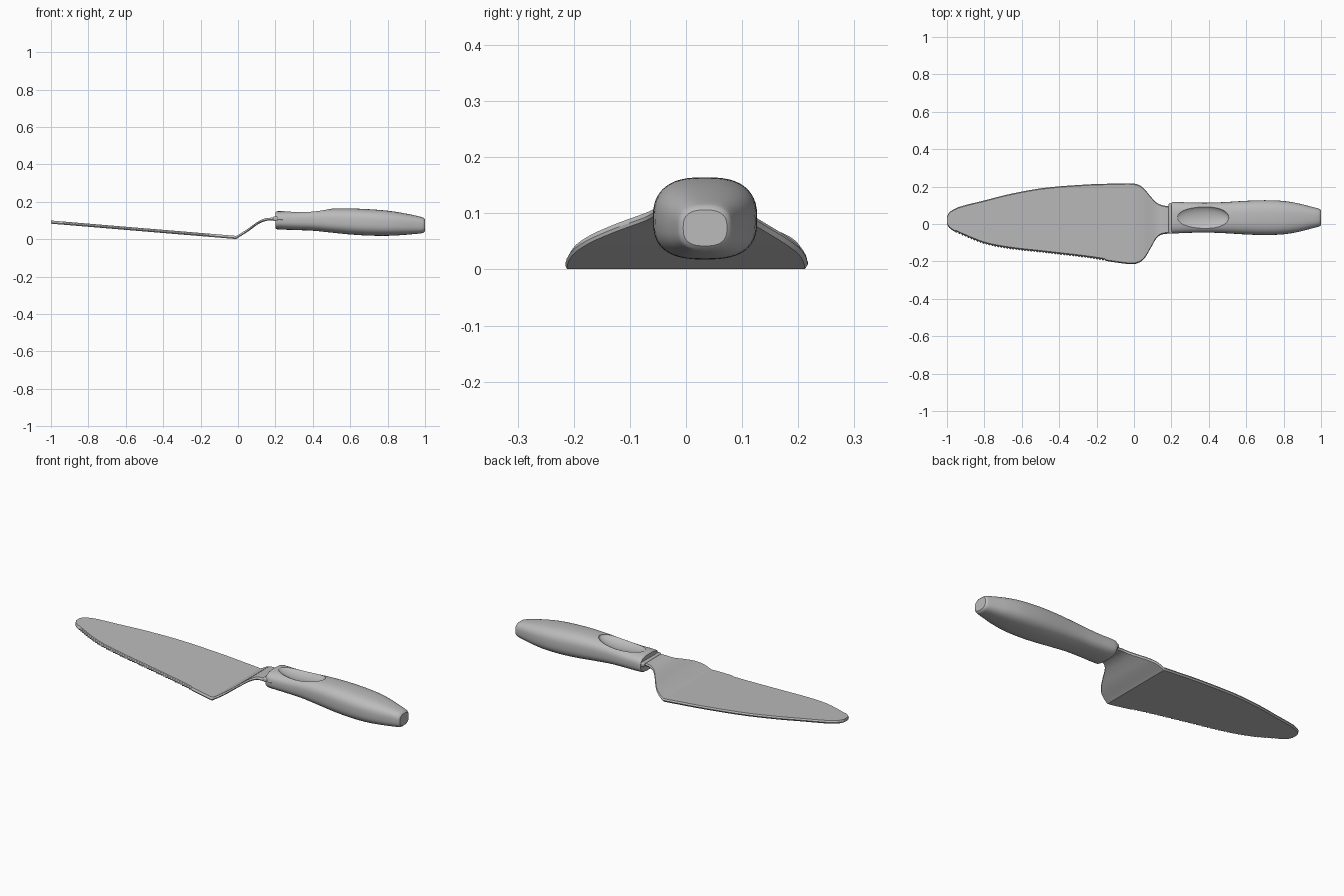
import bpy, bmesh, math

cube = bpy.data.objects.get("Cube")
if cube:
    bpy.data.objects.remove(cube, do_unlink=True)

grey = bpy.data.materials.new("satin_grey")
grey.use_nodes = True
GREY = (0.5, 0.5, 0.5, 1)
grey.diffuse_color = GREY
grey.node_tree.nodes["Principled BSDF"].inputs["Base Color"].default_value = GREY


def sample(table, x):
    """Smooth interpolation of rows (x, a, b, ...) at x."""
    n = len(table)
    i = 0
    while i < n - 2 and x > table[i + 1][0]:
        i += 1
    p, q = table[i], table[i + 1]
    a, b = table[max(i - 1, 0)], table[min(i + 2, n - 1)]
    h = q[0] - p[0]
    t = min(max((x - p[0]) / h, 0), 1)
    out = []
    for k in range(1, len(p)):
        m0 = (q[k] - a[k]) / (q[0] - a[0]) * h
        m1 = (b[k] - p[k]) / (b[0] - p[0]) * h
        out.append((2*t**3 - 3*t**2 + 1) * p[k] + (t**3 - 2*t**2 + t) * m0
                   + (3*t**2 - 2*t**3) * q[k] + (t**3 - t**2) * m1)
    return out


def loft(name, rings):
    """Skin a list of equal-sized closed rings and cap both ends."""
    bm = bmesh.new()
    vs = [[bm.verts.new(c) for c in r] for r in rings]
    n = len(vs[0])
    for r, s in zip(vs, vs[1:]):
        for j in range(n):
            k = (j + 1) % n
            bm.faces.new((r[j], r[k], s[k], s[j]))
    bm.faces.new(vs[0])
    bm.faces.new(vs[-1])
    bmesh.ops.recalc_face_normals(bm, faces=bm.faces)
    me = bpy.data.meshes.new(name)
    bm.to_mesh(me)
    bm.free()
    ob = bpy.data.objects.new(name, me)
    bpy.context.collection.objects.link(ob)
    me.materials.append(grey)
    return ob


def smooth(ob, angle):
    bpy.ops.object.select_all(action='DESELECT')
    ob.select_set(True)
    bpy.context.view_layer.objects.active = ob
    bpy.ops.object.shade_smooth_by_angle(angle=math.radians(angle))


# Blade outline: x, right edge y, left edge y
OUTLINE = [(-1.0, 0.0, 0.04), (-0.99, -0.018, 0.06), (-0.97, -0.034, 0.075),
           (-0.93, -0.056, 0.093), (-0.8, -0.108, 0.126), (-0.665, -0.135, 0.16),
           (-0.48, -0.156, 0.193), (-0.24, -0.184, 0.212), (-0.1, -0.205, 0.216),
           (-0.01, -0.215, 0.217), (0.03, -0.205, 0.207), (0.06, -0.178, 0.182),
           (0.09, -0.128, 0.146), (0.12, -0.076, 0.115), (0.15, -0.056, 0.101),
           (0.18, -0.052, 0.096), (0.24, -0.052, 0.096)]
# Blade side profile past the bend: x, centre z
RAMP = [(-0.01, 0.009), (0.05, 0.046), (0.09, 0.075), (0.12, 0.094),
        (0.15, 0.105), (0.18, 0.107), (0.24, 0.107)]

xs = [-1, -0.997, -0.99, -0.98, -0.97, -0.96]
xs += [-0.95 + 0.008 * i for i in range(101)]
xs += [-0.12, -0.09, -0.06, -0.03] + [-0.01 + 0.01 * i for i in range(26)]
rings = []
for i, x in enumerate(xs):
    lo, hi = sample(OUTLINE, x)
    z = 0.009 + (-0.01 - x) * 0.083 if x < -0.01 else sample(RAMP, x)[0]
    h = 0.0085 if x < 0 else 0.0075
    serrated = -0.95 <= x <= -0.15
    tooth = 0.007 * (i % 2) if serrated else 0    # alternate stations make teeth
    bev = 0.012 if serrated else 0.006
    rings.append([(x, lo + 0.003 + tooth, z - h), (x, lo + tooth, z - h * 0.3),
                  (x, lo + bev, z + h), (x, hi - 0.005, z + h),
                  (x, hi, z), (x, hi - 0.005, z - h)])
smooth(loft("blade", rings), 28)

# Handle: x, half width, bottom z, top z
HANDLE = [(0.2, 0.080, 0.058, 0.144), (0.207, 0.084, 0.053, 0.149),
          (0.3, 0.081, 0.049, 0.151), (0.4, 0.080, 0.045, 0.157),
          (0.5, 0.084, 0.035, 0.163), (0.6, 0.090, 0.025, 0.164),
          (0.7, 0.093, 0.019, 0.160), (0.8, 0.089, 0.018, 0.152),
          (0.88, 0.076, 0.022, 0.140), (0.95, 0.058, 0.028, 0.126),
          (0.985, 0.049, 0.032, 0.117), (0.995, 0.045, 0.036, 0.112),
          (1.0, 0.039, 0.042, 0.106)]
CY, SIDES = 0.034, 48
hx = [0.2, 0.203, 0.207] + [0.22 + 0.02 * i for i in range(38)]
hx += [0.97, 0.985, 0.99, 0.995, 1.0]
rings = []
for x in hx:
    w, b, t = sample(HANDLE, x)
    ring = []
    for j in range(SIDES):
        a = 2 * math.pi * j / SIDES
        c, s = math.cos(a), math.sin(a)
        e = 2 / 2.7                                # rounded-square section
        ring.append((x, CY + w * math.copysign(abs(c) ** e, c),
                     (b + t) / 2 + (t - b) / 2 * math.copysign(abs(s) ** e, s)))
    rings.append(ring)
handle = loft("handle", rings)

# Thumb rest scooped out of the handle top
bpy.ops.mesh.primitive_uv_sphere_add(segments=48, ring_count=32, location=(0.365, CY, 0.163))
scoop = bpy.context.object
scoop.name = "thumb_scoop"
scoop.scale = (0.142, 0.066, 0.036)
scoop.hide_render = True
scoop.data.materials.append(grey)
bpy.context.view_layer.update()
cut = handle.modifiers.new("thumb_rest", 'BOOLEAN')
cut.operation, cut.solver, cut.object = 'DIFFERENCE', 'EXACT', scoop
bpy.context.view_layer.objects.active = handle
bpy.ops.object.modifier_apply(modifier=cut.name)
bpy.data.objects.remove(scoop, do_unlink=True)
smooth(handle, 30)

# Collar where the neck enters the handle
bpy.ops.mesh.primitive_cube_add(size=1, location=(0.2, 0.03, 0.109))
collar = bpy.context.object
collar.name = "collar"
collar.scale = (0.03, 0.164, 0.024)
bpy.ops.object.transform_apply(location=False, rotation=False, scale=True)
collar.data.materials.append(grey)
bev = collar.modifiers.new("rounding", 'BEVEL')
bev.width, bev.segments = 0.008, 3
smooth(collar, 40)
